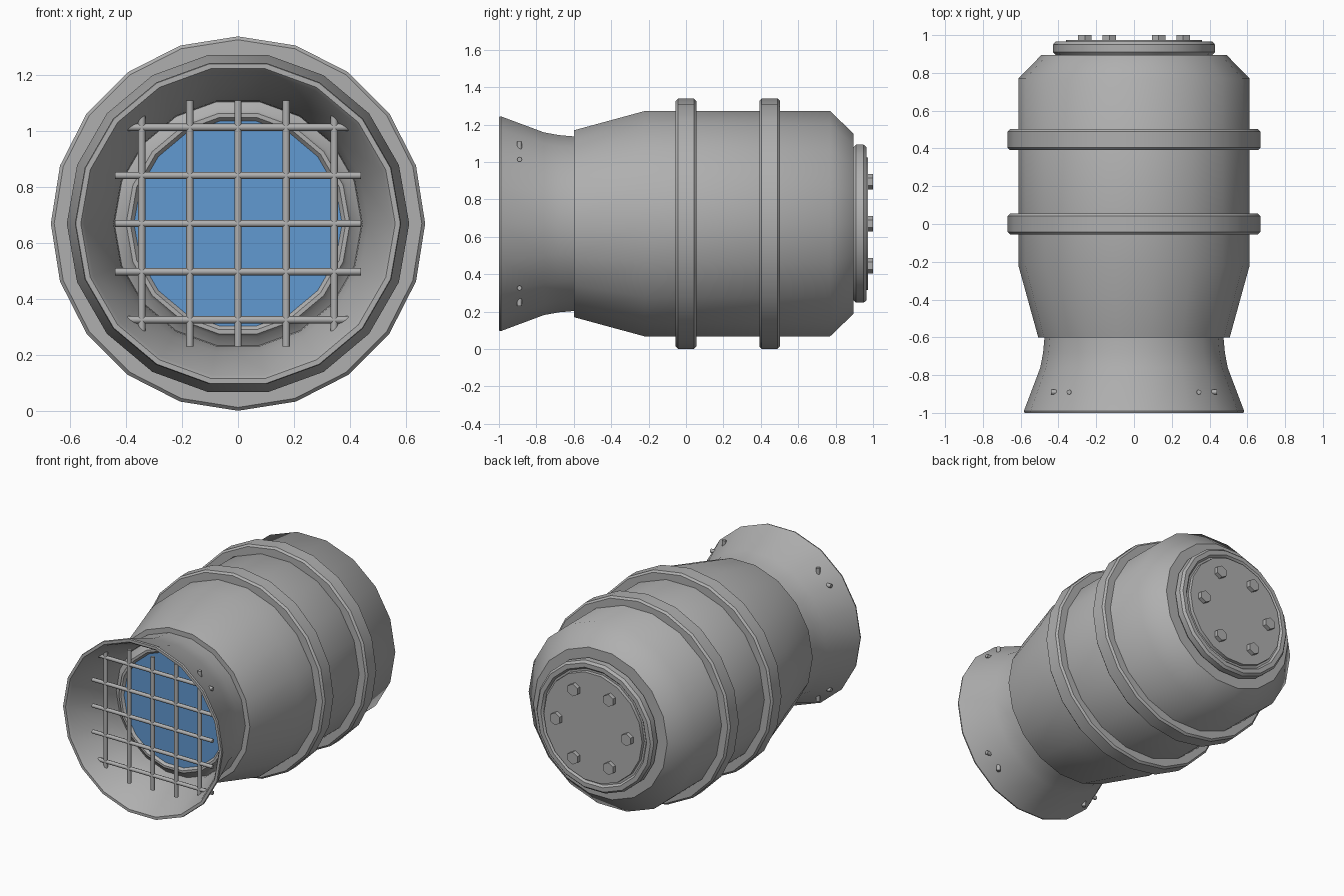
import bpy, bmesh, math
from mathutils import Matrix, Vector

if "Cube" in bpy.data.objects:
    bpy.data.objects.remove(bpy.data.objects["Cube"], do_unlink=True)

AXIS_Z = 0.67   # height of the lamp axis


def material(name, rgb):
    m = bpy.data.materials.new(name)
    m.use_nodes = True
    m.diffuse_color = (*rgb, 1)
    m.node_tree.nodes["Principled BSDF"].inputs["Base Color"].default_value = (*rgb, 1)
    return m


GREY = material("grey metal", (0.43, 0.43, 0.43))
BLUE = material("blue glass", (0.12, 0.32, 0.64))


def finish(bm, name, mat, angle):
    bmesh.ops.recalc_face_normals(bm, faces=bm.faces[:])
    mesh = bpy.data.meshes.new(name)
    bm.to_mesh(mesh)
    bm.free()
    mesh.materials.append(mat)
    ob = bpy.data.objects.new(name, mesh)
    bpy.context.collection.objects.link(ob)
    bpy.ops.object.select_all(action='DESELECT')
    ob.select_set(True)
    bpy.context.view_layer.objects.active = ob
    bpy.ops.object.shade_smooth_by_angle(angle=math.radians(angle))
    return ob


def lathe(name, profile, mat=GREY, sides=18, closed=False, angle=30):
    """Turn (y, radius) points around the lamp axis; zero radius ends in a fan."""
    bm = bmesh.new()
    rings = []
    for y, r in profile:
        if r == 0:
            rings.append([bm.verts.new((0, y, AXIS_Z))] * sides)
        else:
            turns = [math.tau * i / sides for i in range(sides)]
            rings.append([bm.verts.new((r * math.cos(t), y, AXIS_Z + r * math.sin(t)))
                          for t in turns])
    pairs = list(zip(rings, rings[1:]))
    if closed:
        pairs.append((rings[-1], rings[0]))
    for a, b in pairs:
        for i in range(sides):
            j = (i + 1) % sides
            bm.faces.new(list(dict.fromkeys((a[i], a[j], b[j], b[i]))))
    return finish(bm, name, mat, angle)


def rod(name, centre, direction, radius, length, sides, angle=30):
    """Capped prism along a direction."""
    bm = bmesh.new()
    turn = Vector(direction).to_track_quat('Z', 'Y').to_matrix().to_4x4()
    bmesh.ops.create_cone(bm, cap_ends=True, segments=sides, radius1=radius,
                          radius2=radius, depth=length,
                          matrix=Matrix.Translation(centre) @ turn)
    return finish(bm, name, GREY, angle)


# Main housing, open at the front around the hood
lathe("housing", [(-0.56, 0.46), (-0.6, 0.47), (-0.6, 0.507), (-0.22, 0.612),
                  (0.77, 0.612), (0.895, 0.49), (0.895, 0)], angle=45)

# Flared hood: outer wall, rim, inner wall
lathe("hood", [(-0.56, 0.473), (-0.6, 0.474), (-0.68, 0.481), (-0.76, 0.496), (-0.99, 0.583),
               (-1.0, 0.58), (-1.0, 0.562), (-0.985, 0.55), (-0.76, 0.466),
               (-0.68, 0.445), (-0.56, 0.435)], closed=True)

# Glass and its retaining ring
lathe("glass_ring", [(-0.6, 0.45), (-0.64, 0.445), (-0.66, 0.41), (-0.675, 0.4),
                     (-0.675, 0.385), (-0.66, 0.372), (-0.6, 0.372)], closed=True)
lathe("glass", [(-0.66, 0.375), (-0.66, 0)], BLUE)

# Two raised bands
for label, y in (("front", 0.0), ("rear", 0.447)):
    h, r = 0.055, 0.669
    lathe(label + "_band", [(y - h, 0.58), (y - h, r - 0.012), (y - h + 0.012, r),
                            (y + h - 0.012, r), (y + h, r - 0.012), (y + h, 0.58)],
          sides=20, closed=True)

# Rear cover with a groove around its centre disc
lathe("rear_cover", [(0.89, 0.41), (0.9, 0.42), (0.91, 0.429), (0.95, 0.429), (0.965, 0.415),
                     (0.965, 0.387), (0.952, 0.375), (0.952, 0.362), (0.973, 0.36),
                     (0.973, 0)])

# Hexagonal bolts
for i in range(6):
    t = math.tau * i / 6
    rod(f"bolt_{i + 1}", (0.26 * math.cos(t), 0.98, AXIS_Z + 0.26 * math.sin(t)),
        (0, 1, 0), 0.041, 0.04, 6)

# Protective grille whose corner bars pass through the hood
for i in range(5):
    offset = (i - 2) * 0.172
    rod(f"grille_upright_{i + 1}", (offset, -0.89, AXIS_Z), (0, 0, 1), 0.013, 0.88, 8, 50)
    rod(f"grille_crossbar_{i + 1}", (0, -0.89, AXIS_Z + offset), (1, 0, 0), 0.013, 0.88, 8, 50)
